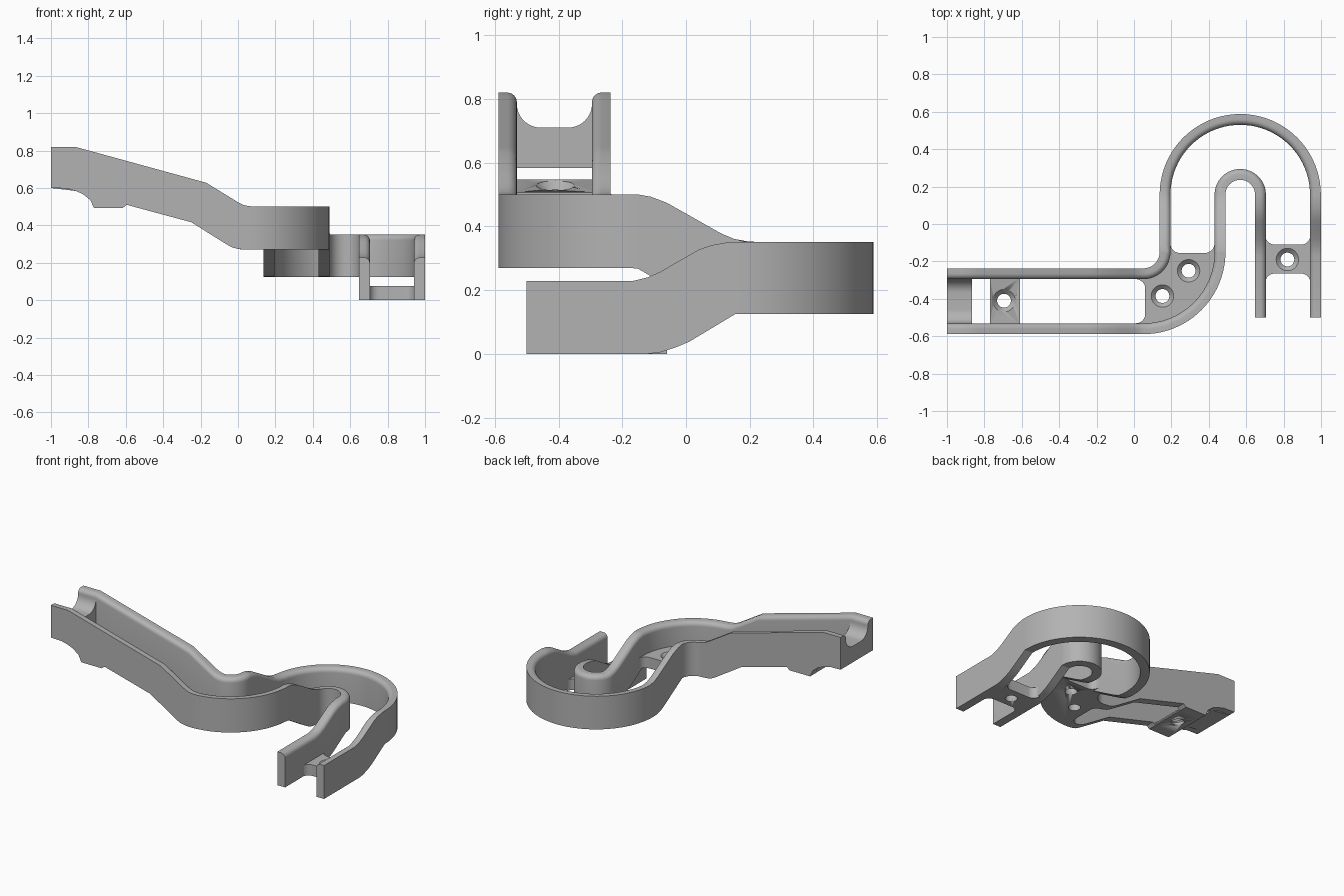
import bpy, bmesh, math
from mathutils import Vector

cube = bpy.data.objects.get("Cube")
if cube:
    bpy.data.objects.remove(cube, do_unlink=True)

grey = bpy.data.materials.new("plain grey")
grey.use_nodes = True
COLOUR = (0.45, 0.45, 0.45, 1)
grey.diffuse_color = COLOUR
grey.node_tree.nodes["Principled BSDF"].inputs["Base Color"].default_value = COLOUR

# Height profiles of the rails: along the arm, down the ramp, and down the exit
ARM_TOP = [(-1, .82), (-.87, .82), (-.17, .628), (0, .524), (.03, .509), (.06, .502), (.09, .5)]
ARM_LOW = [(-1, .6), (-.92, .598), (-.87, .585), (-.83, .568), (-.79, .536), (-.77, .493),
           (-.616, .493), (-.595, .51), (-.25, .417), (-.06, .298), (-.03, .282), (0, .274), (.04, .27)]
RAMP_TOP = [(-.15, .5), (-.11, .493), (-.06, .474), (.11, .378), (.15, .361), (.2, .351)]
RAMP_LOW = [(-.155, .27), (.04, .155), (.08, .135), (.12, .127), (.15, .125)]
EXIT_TOP = [(-.17, .228), (-.12, .24), (-.08, .258), (.04, .327), (.08, .341), (.13, .35), (.19, .351)]
EXIT_LOW = [(-.12, 0), (-.08, .005), (-.03, .021), (.01, .038), (.155, .125)]
PROFILES = {"arm": (ARM_TOP, ARM_LOW), "ramp": (RAMP_TOP, RAMP_LOW), "exit": (EXIT_TOP, EXIT_LOW)}

BEND = Vector((.05, -.15))
TURN = Vector((.568, .157))
HALF = .029
ROUND = .03


def height(table, t):
    if t <= table[0][0]:
        return table[0][1]
    for (a, za), (b, zb) in zip(table, table[1:]):
        if t <= b:
            return za + (zb - za) * (t - a) / (b - a)
    return table[-1][1]


def stops(phase, start, end):
    inner = {t for table in PROFILES[phase] for t, z in table if start < t < end}
    return sorted(inner | {start, end})


def arc(cx, cy, r, a0, a1, n=10):
    angles = [math.radians(a0 + (a1 - a0) * i / n) for i in range(n + 1)]
    return [(cx + r * math.cos(a), cy + r * math.sin(a)) for a in angles]


def finish(name, bm, angle=25):
    bmesh.ops.recalc_face_normals(bm, faces=bm.faces)
    mesh = bpy.data.meshes.new(name)
    bm.to_mesh(mesh)
    bm.free()
    mesh.materials.append(grey)
    obj = bpy.data.objects.new(name, mesh)
    bpy.context.collection.objects.link(obj)
    bpy.ops.object.select_all(action="DESELECT")
    obj.select_set(True)
    bpy.context.view_layer.objects.active = obj
    bpy.ops.object.shade_smooth_by_angle(angle=math.radians(angle))
    return obj


# Rails: a wall section, rounded on the channel side, swept along the bent route
def rail(name, bend_r, side):
    turn_r = TURN.x - BEND.x - bend_r
    route = []  # phase, position, left-hand normal
    for x in stops("arm", -1, BEND.x):
        route.append(("arm", (x, BEND.y - bend_r), (0, 1)))
    for x, y in arc(*BEND, bend_r, -90, 0, 24)[1:]:
        phase = "arm" if x < .09 else "ramp"
        route.append((phase, (x, y), (Vector((x, y)) - BEND) / -bend_r))
    for y in stops("ramp", BEND.y, TURN.y)[1:]:
        route.append(("ramp", (BEND.x + bend_r, y), (-1, 0)))
    for i, (x, y) in enumerate(arc(*TURN, turn_r, 180, 0, 40)[1:]):
        phase = "ramp" if i < 20 else "exit"
        route.append((phase, (x, y), (Vector((x, y)) - TURN) / turn_r))
    for y in reversed(stops("exit", -.5, TURN.y)[:-1]):
        route.append(("exit", (TURN.x + turn_r, y), (1, 0)))

    bm = bmesh.new()
    rings = []
    for phase, (x, y), normal in route:
        top, low = (height(t, x if phase == "arm" else y) for t in PROFILES[phase])
        section = [(-HALF, low), (HALF, low)]
        section += arc(HALF - ROUND, top - ROUND, ROUND, 0, 90, 6) + [(-HALF, top)]
        rings.append([bm.verts.new((x + normal[0] * u * side, y + normal[1] * u * side, z))
                      for u, z in section])
    for a, b in zip(rings, rings[1:]):
        for i in range(len(a)):
            j = (i + 1) % len(a)
            bm.faces.new((a[i], a[j], b[j], b[i]))
    bm.faces.new(rings[0])
    bm.faces.new(rings[-1])
    return finish(name, bm)


# Solid plate between two matching loops of points
def loft(name, first, second):
    bm = bmesh.new()
    a = [bm.verts.new(p) for p in first]
    b = [bm.verts.new(p) for p in second]
    bm.faces.new(a)
    bm.faces.new(b)
    for i in range(len(a)):
        j = (i + 1) % len(a)
        bm.faces.new((a[i], a[j], b[j], b[i]))
    return finish(name, bm)


# Countersunk screw hole
def screw_hole(plate, x, y, top, slope=0.0):
    bm = bmesh.new()
    loops = []
    for r, z in ((.037, -.2), (.037, -.022), (.06, 0), (.06, .1)):
        loops.append([bm.verts.new((px, py, top + z + slope * (px - x)))
                      for px, py in arc(x, y, r, 0, 360, 32)[:-1]])
    for a, b in zip(loops, loops[1:]):
        for i in range(len(a)):
            j = (i + 1) % len(a)
            bm.faces.new((a[i], a[j], b[j], b[i]))
    bm.faces.new(loops[0])
    bm.faces.new(loops[-1])
    cutter = finish("hole_cutter", bm)
    cutter.hide_render = True
    mod = plate.modifiers.new("hole", "BOOLEAN")
    mod.operation = "DIFFERENCE"
    mod.solver = "EXACT"
    mod.object = cutter
    bpy.context.view_layer.objects.active = plate
    bpy.ops.object.modifier_apply(modifier=mod.name)
    bpy.data.objects.remove(cutter, do_unlink=True)


def flat_plate(name, outline, low, top, holes):
    plate = loft(name, [(x, y, low) for x, y in outline], [(x, y, top) for x, y in outline])
    for x, y in holes:
        screw_hole(plate, x, y, top)


rail("outer_bend_rail", .41, 1)
rail("inner_bend_rail", .116, -1)

# Curved mounting plate in the bend, with filleted ends
bend_outline = (arc(*BEND, .392, -90, 0, 24) + arc(.38, -.105, .05, 360, 270)
                + arc(.245, -.105, .05, 270, 180) + arc(*BEND, .13, 0, -90, 16)
                + arc(.01, -.345, .05, 90, 0) + arc(.01, -.481, .05, 0, -90))
flat_plate("bend_plate", bend_outline, .27, .345, [(.292, -.25), (.152, -.385)])

# Mounting plate between the exit rails
exit_outline = (arc(.752, -.06, .05, 180, 270) + arc(.893, -.06, .05, 270, 360)
                + arc(.893, -.315, .05, 0, 90) + arc(.752, -.315, .05, 90, 180))
flat_plate("exit_plate", exit_outline, 0, .075, [(.82, -.19)])

# Sloping foot under the arm
Y0, Y1 = -.54, -.285
foot_side = [(-.77, .493), (-.616, .493), (-.61, .498), (-.61, .507), (-.77, .547)]
foot = loft("arm_foot", [(x, Y0, z) for x, z in foot_side], [(x, Y1, z) for x, z in foot_side])
screw_hole(foot, -.695, -.41, .528, -.25)

# Dished bridge at the arm's end
dish = arc(-.456, .785, .075, 180, 270) + arc(-.37, .785, .075, 270, 360)


def bridge_end(x, low):
    return [(x, Y0, low), (x, Y0, .785)] + [(x, y, z) for y, z in dish] + [(x, Y1, .785), (x, Y1, low)]


loft("end_bridge", bridge_end(-1, .6), bridge_end(-.865, .584))
